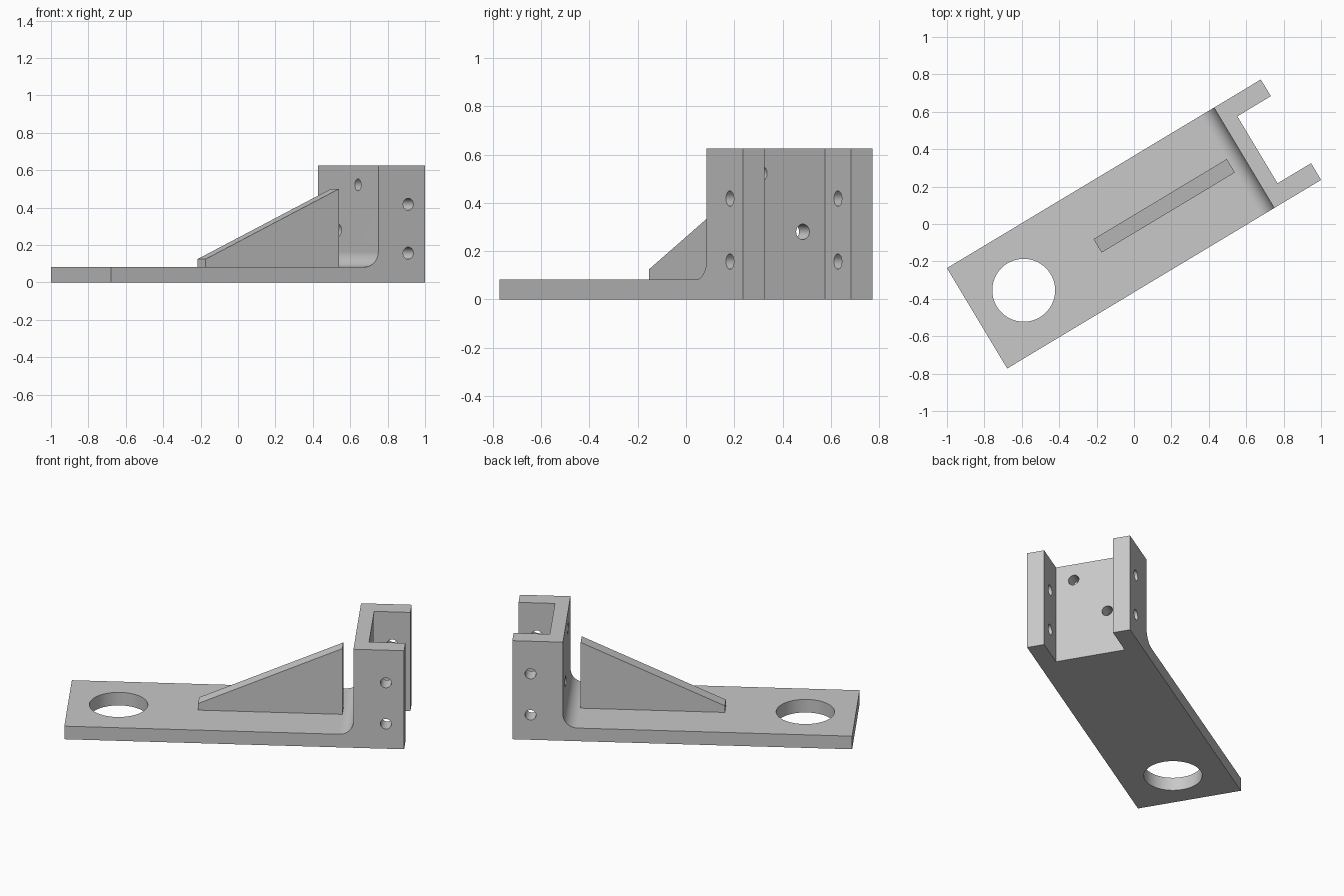
import bpy
import bmesh
from math import pi, sin, cos, radians
from mathutils import Matrix, Vector

cube = bpy.data.objects.get("Cube")
if cube:
    bpy.data.objects.remove(cube, do_unlink=True)

# Main sizes, measured along the bracket's own axes
LENGTH, WIDTH, HEIGHT = 1.958, 0.626, 0.625
END, SIDE = LENGTH / 2, WIDTH / 2
PLATE = 0.083            # plate thickness, web thickness and fillet radius
FLANGE = 0.104           # flange thickness
WEB = 0.687              # near face of the upright
TURN = radians(31)       # heading of the bracket

steel = bpy.data.materials.new("plain grey")
steel.use_nodes = True
GREY = (0.58, 0.58, 0.58, 1)
steel.diffuse_color = GREY
steel.node_tree.nodes["Principled BSDF"].inputs["Base Color"].default_value = GREY


def to_object(name, bm):
    bmesh.ops.recalc_face_normals(bm, faces=bm.faces)
    mesh = bpy.data.meshes.new(name)
    bm.to_mesh(mesh)
    bm.free()
    mesh.materials.append(steel)
    obj = bpy.data.objects.new(name, mesh)
    bpy.context.collection.objects.link(obj)
    return obj


def extrude_profile(name, points, half_width):
    """Extrude a side profile (length, height) across the width."""
    bm = bmesh.new()
    face = bm.faces.new([bm.verts.new((x, -half_width, z)) for x, z in points])
    grown = bmesh.ops.extrude_face_region(bm, geom=[face])["geom"]
    verts = [g for g in grown if isinstance(g, bmesh.types.BMVert)]
    bmesh.ops.translate(bm, verts=verts, vec=(0, 2 * half_width, 0))
    return to_object(name, bm)


def cut(target, cutter):
    cutter.hide_render = True
    mod = target.modifiers.new("cut", 'BOOLEAN')
    mod.operation = 'DIFFERENCE'
    mod.solver = 'EXACT'
    mod.object = cutter
    bpy.ops.object.select_all(action='DESELECT')
    bpy.context.view_layer.objects.active = target
    target.select_set(True)
    bpy.ops.object.modifier_apply(modifier=mod.name)
    bpy.data.objects.remove(cutter, do_unlink=True)


def drill(target, centre, axis, radius, depth, sides=32):
    bm = bmesh.new()
    turn = Vector(axis).to_track_quat('Z', 'Y').to_matrix().to_4x4()
    bmesh.ops.create_cone(bm, cap_ends=True, segments=sides, radius1=radius,
                          radius2=radius, depth=depth,
                          matrix=Matrix.Translation(centre) @ turn)
    cut(target, to_object("drill", bm))


# L-shaped body: base plate and upright joined by a fillet
fillet = [(WEB - PLATE + PLATE * sin(a), 2 * PLATE - PLATE * cos(a))
          for a in (pi / 2 * i / 16 for i in range(17))]
body = extrude_profile("bracket_body", [(-END, 0), (END, 0), (END, HEIGHT),
                       (WEB, HEIGHT)] + fillet[::-1] + [(-END, PLATE)], SIDE)

# Open channel between the two flanges
inner = SIDE - FLANGE
web_back = WEB + PLATE
cut(body, extrude_profile("channel", [(web_back, -1), (END + 1, -1),
                          (END + 1, 1), (web_back, 1)], inner))

# Large mounting hole, flange cross holes and offset web holes
drill(body, (-0.688, 0, 0), (0, 0, 1), 0.168, 1, 64)
for z in (0.157, 0.418):
    drill(body, (0.874, 0, z), (0, 1, 0), 0.032, 1)
for y, z in ((0.102, 0.28), (-0.102, 0.522)):
    drill(body, (WEB + PLATE / 2, y, z), (1, 0, 0), 0.032, 0.3)

# Sloping rib standing on the plate
rib = extrude_profile("sloping_rib", [(-0.227, PLATE), (WEB - PLATE, PLATE),
                      (WEB - PLATE, 0.5), (-0.227, 0.125)], 0.042)

# Smooth the round faces and turn the whole bracket
for part in (body, rib):
    bpy.ops.object.select_all(action='DESELECT')
    bpy.context.view_layer.objects.active = part
    part.select_set(True)
    bpy.ops.object.shade_smooth_by_angle(angle=radians(30))
    part.modifiers.new("flat_normals", 'WEIGHTED_NORMAL').keep_sharp = True
    part.rotation_euler.z = TURN
